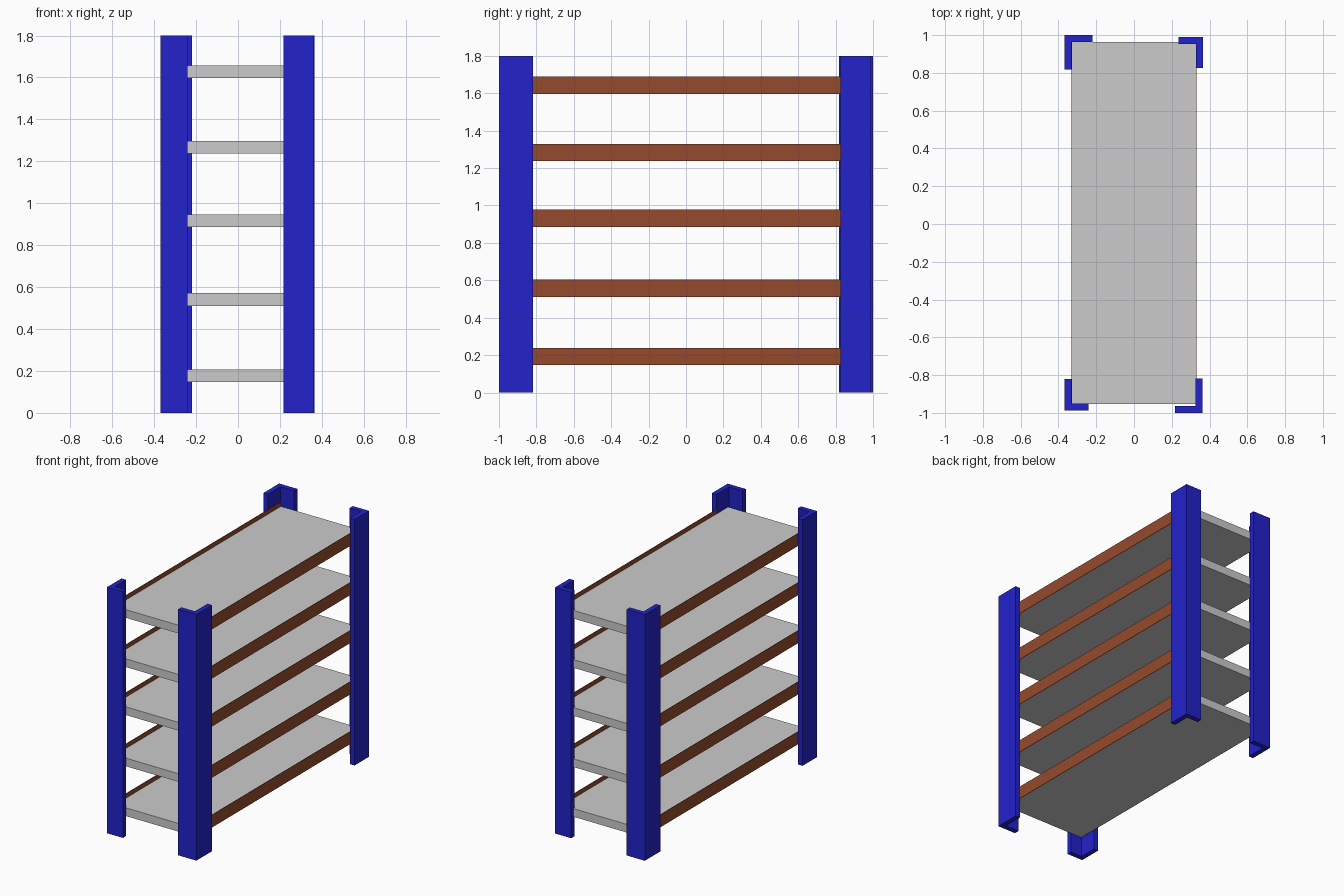
import bpy, bmesh

if "Cube" in bpy.data.objects:
    bpy.data.objects.remove(bpy.data.objects["Cube"])


def material(name, rgb):
    m = bpy.data.materials.new(name)
    m.diffuse_color = (*rgb, 1)
    m.use_nodes = True
    m.node_tree.nodes["Principled BSDF"].inputs["Base Color"].default_value = m.diffuse_color
    return m


BLUE = material("blue_paint", (0.016, 0.016, 0.6))
BROWN = material("red_brown", (0.3, 0.07, 0.027))


def prism(name, outline, z0, z1, mat=None):
    """Extrude a flat xy outline from z0 up to z1."""
    bm = bmesh.new()
    face = bm.faces.new([bm.verts.new((x, y, z0)) for x, y in outline])
    ext = bmesh.ops.extrude_face_region(bm, geom=[face])
    top = [v for v in ext["geom"] if isinstance(v, bmesh.types.BMVert)]
    bmesh.ops.translate(bm, vec=(0, 0, z1 - z0), verts=top)
    bmesh.ops.recalc_face_normals(bm, faces=bm.faces[:])
    mesh = bpy.data.meshes.new(name)
    bm.to_mesh(mesh)
    bm.free()
    obj = bpy.data.objects.new(name, mesh)
    bpy.context.collection.objects.link(obj)
    if mat:
        mesh.materials.append(mat)
    return obj


def box(name, x0, x1, y0, y1, z0, z1, mat=None):
    return prism(name, [(x0, y0), (x1, y0), (x1, y1), (x0, y1)], z0, z1, mat)


def angle_post(name, cx, cy, width, depth, t=0.037):
    """L-section upright; (cx, cy) is its outer corner, flanges run inward."""
    sx, sy = (-1 if cx > 0 else 1), (-1 if cy > 0 else 1)
    section = [(0, 0), (width, 0), (width, t), (t, t), (t, depth), (0, depth)]
    prism(name, [(cx + sx * u, cy + sy * v) for u, v in section], 0, 1.8, BLUE)


# Corner uprights
angle_post("front_left_post", -0.369, -0.987, 0.129, 0.167)
angle_post("front_right_post", 0.363, -1.0, 0.147, 0.183)
angle_post("back_left_post", -0.367, 1.0, 0.147, 0.181)
angle_post("back_right_post", 0.366, 0.99, 0.13, 0.165)

# Shelves, each with a taller thin rail along both long edges
for i, z in enumerate((0.147, 0.511, 0.886, 1.237, 1.597), 1):
    box(f"shelf_{i}", -0.327, 0.327, -0.953, 0.964, z, z + 0.06)
    for side, s in (("left", -1), ("right", 1)):
        x0, x1 = sorted((s * 0.327, s * 0.331))
        box(f"{side}_rail_{i}", x0, x1, -0.953, 0.964, z, z + 0.092, BROWN)
